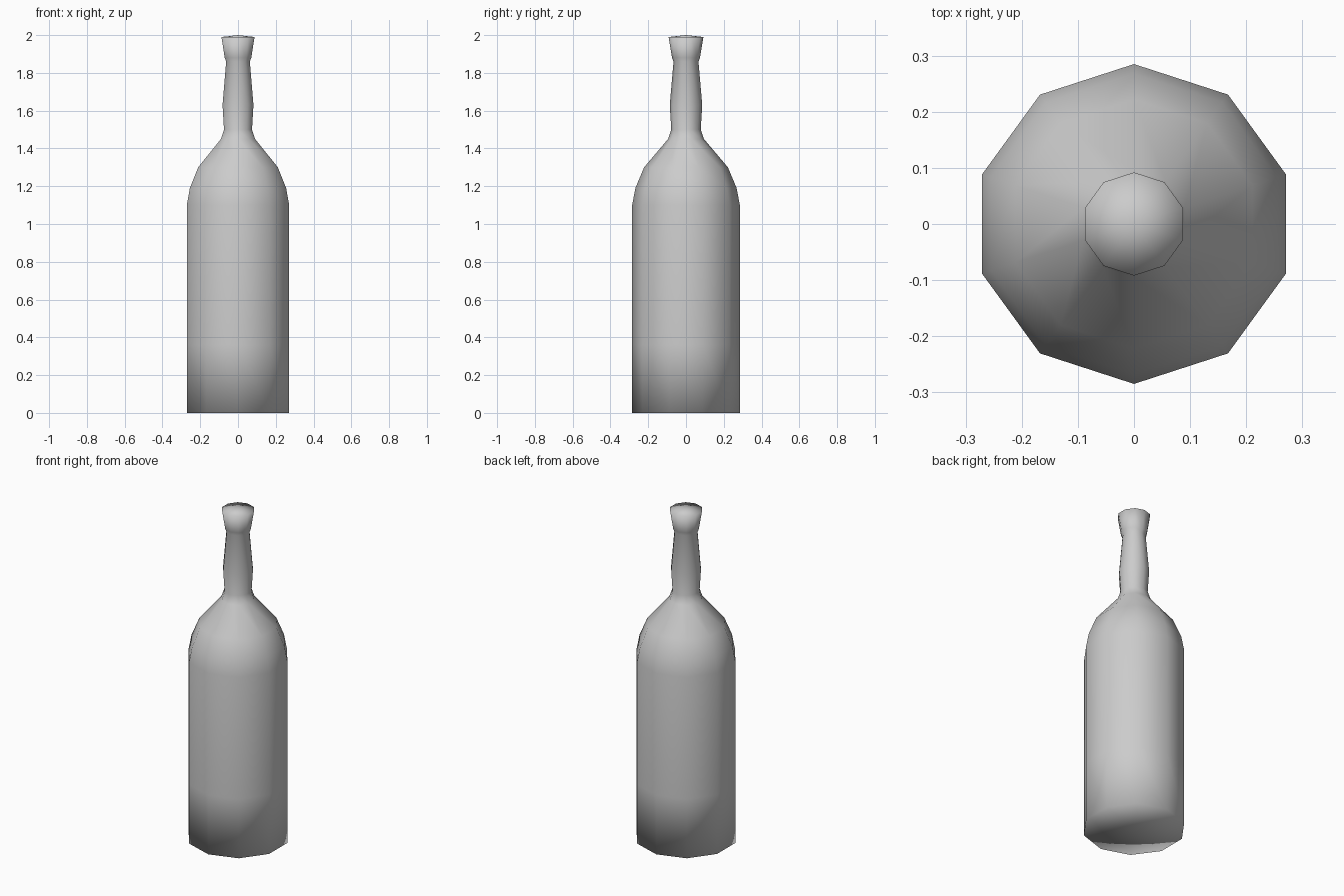
import bpy, bmesh
from math import sin, cos, tau

old = bpy.data.objects.get("Cube")
if old:
    bpy.data.objects.remove(old, do_unlink=True)

SIDES = 10

# Radius and height of each ring, base to lip
PROFILE = [
    (0.285, 0.0), (0.285, 0.36), (0.285, 1.1),              # body
    (0.268, 1.19), (0.222, 1.3), (0.095, 1.45),             # shoulder
    (0.078, 1.5), (0.086, 1.63), (0.066, 1.86),             # neck
    (0.074, 1.88), (0.092, 1.99),                           # lip
]


def make_material(name, color):
    mat = bpy.data.materials.new(name)
    mat.use_nodes = True
    mat.diffuse_color = color
    mat.node_tree.nodes["Principled BSDF"].inputs["Base Color"].default_value = color
    return mat


def lathe(name, profile, top, mat):
    """Turn a profile around z and close both ends with a fan."""
    bm = bmesh.new()
    rings = [[bm.verts.new((r * sin(tau * i / SIDES), r * cos(tau * i / SIDES), z))
              for i in range(SIDES)] for r, z in profile]
    base_centre = bm.verts.new((0, 0, 0))
    top_centre = bm.verts.new((0, 0, top))
    for i in range(SIDES):
        j = (i + 1) % SIDES
        for low, high in zip(rings, rings[1:]):
            bm.faces.new((low[i], low[j], high[j], high[i]))
        bm.faces.new((base_centre, rings[0][j], rings[0][i]))
        bm.faces.new((top_centre, rings[-1][i], rings[-1][j]))
    bmesh.ops.recalc_face_normals(bm, faces=bm.faces)
    for face in bm.faces:
        face.smooth = True
    mesh = bpy.data.meshes.new(name)
    bm.to_mesh(mesh)
    bm.free()
    mesh.materials.append(mat)
    obj = bpy.data.objects.new(name, mesh)
    bpy.context.collection.objects.link(obj)
    return obj


lathe("bottle", PROFILE, 2.0, make_material("light grey", (0.6, 0.6, 0.6, 1)))
